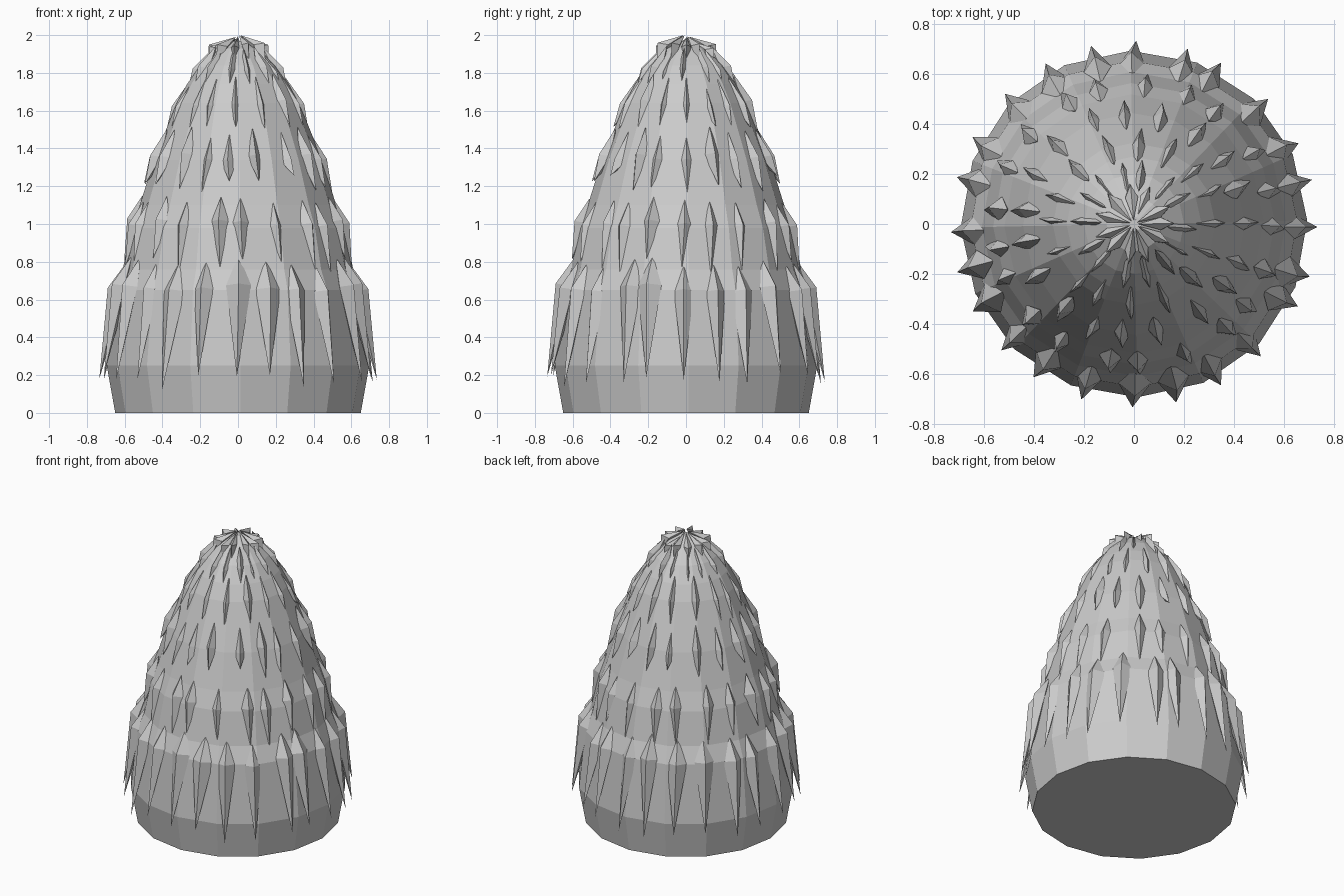
import bpy, bmesh, math, random

cube = bpy.data.objects.get("Cube")
if cube:
    bpy.data.objects.remove(cube, do_unlink=True)

random.seed(7)
TAU = math.tau

grey = bpy.data.materials.new("straw_grey")
grey.use_nodes = True
colour = (0.6, 0.6, 0.6, 1)
grey.diffuse_color = colour
grey.node_tree.nodes["Principled BSDF"].inputs["Base Color"].default_value = colour


def polar(r, a, z):
    return (r * math.cos(a), r * math.sin(a), z)


def make_object(name, bm):
    bmesh.ops.recalc_face_normals(bm, faces=bm.faces)
    mesh = bpy.data.meshes.new(name)
    bm.to_mesh(mesh)
    bm.free()
    mesh.materials.append(grey)
    obj = bpy.data.objects.new(name, mesh)
    bpy.context.collection.objects.link(obj)
    return obj


# Tiered faceted core: radius, height
profile = [(.65, 0), (.695, .25), (.655, .65), (.61, .76), (.565, .98), (.52, 1.1),
           (.445, 1.34), (.405, 1.44), (.325, 1.64), (.27, 1.74), (.2, 1.84),
           (.11, 1.93), (.03, 1.97)]
SIDES = 16
bm = bmesh.new()
rings = [[bm.verts.new(polar(r, i * TAU / SIDES + .02, z)) for i in range(SIDES)]
         for r, z in profile]
for low, high in zip(rings, rings[1:]):
    for i in range(SIDES):
        j = (i + 1) % SIDES
        bm.faces.new((low[i], low[j], high[j], high[i]))
bm.faces.new(rings[0])
bm.faces.new(rings[-1])
make_object("core", bm)


# One pointed tuft: upper point, wide shoulder, long hanging tip
def add_tuft(bm, a, top, shoulder, tip, half_width):
    r, z = shoulder
    spread = half_width / r
    up = bm.verts.new(polar(top[0], a, top[1]))
    down = bm.verts.new(polar(tip[0], a + random.uniform(-.03, .03), tip[1]))
    belt = [bm.verts.new(polar(r, a, z)),
            bm.verts.new(polar(r - .05, a + spread, z - .01)),
            bm.verts.new(polar(r - .09, a, z - .02)),
            bm.verts.new(polar(r - .05, a - spread, z - .01))]
    for i in range(4):
        p, q = belt[i], belt[(i + 1) % 4]
        bm.faces.new((p, q, up))
        bm.faces.new((q, p, down))


# Tuft layers: count, upper point, shoulder, tip, half width
layers = [
    ("bottom", 24, (.58, .82), (.69, .67), (.735, .15), .065),
    ("lower", 21, (.51, 1.13), (.59, 1.01), (.605, .76), .05),
    ("middle", 19, (.38, 1.5), (.47, 1.36), (.5, 1.2), .045),
    ("upper", 16, (.25, 1.78), (.35, 1.64), (.385, 1.46), .042),
    ("high", 14, (.13, 1.93), (.24, 1.82), (.275, 1.66), .035),
    ("crown", 11, (.015, 1.985), (.16, 1.945), (.165, 1.8), .035),
]
for name, count, top, shoulder, tip, width in layers:
    bm = bmesh.new()
    for i in range(count):
        a = (i + random.uniform(-.2, .2)) * TAU / count
        dz = random.uniform(-.02, .02) if name != "crown" else random.uniform(-.015, .015)
        drop = random.uniform(-.04, .06)
        add_tuft(bm, a, (top[0], top[1] + dz), (shoulder[0], shoulder[1] + dz),
                 (tip[0], tip[1] + drop), width * random.uniform(.85, 1.15))
    make_object(name + "_tufts", bm)
